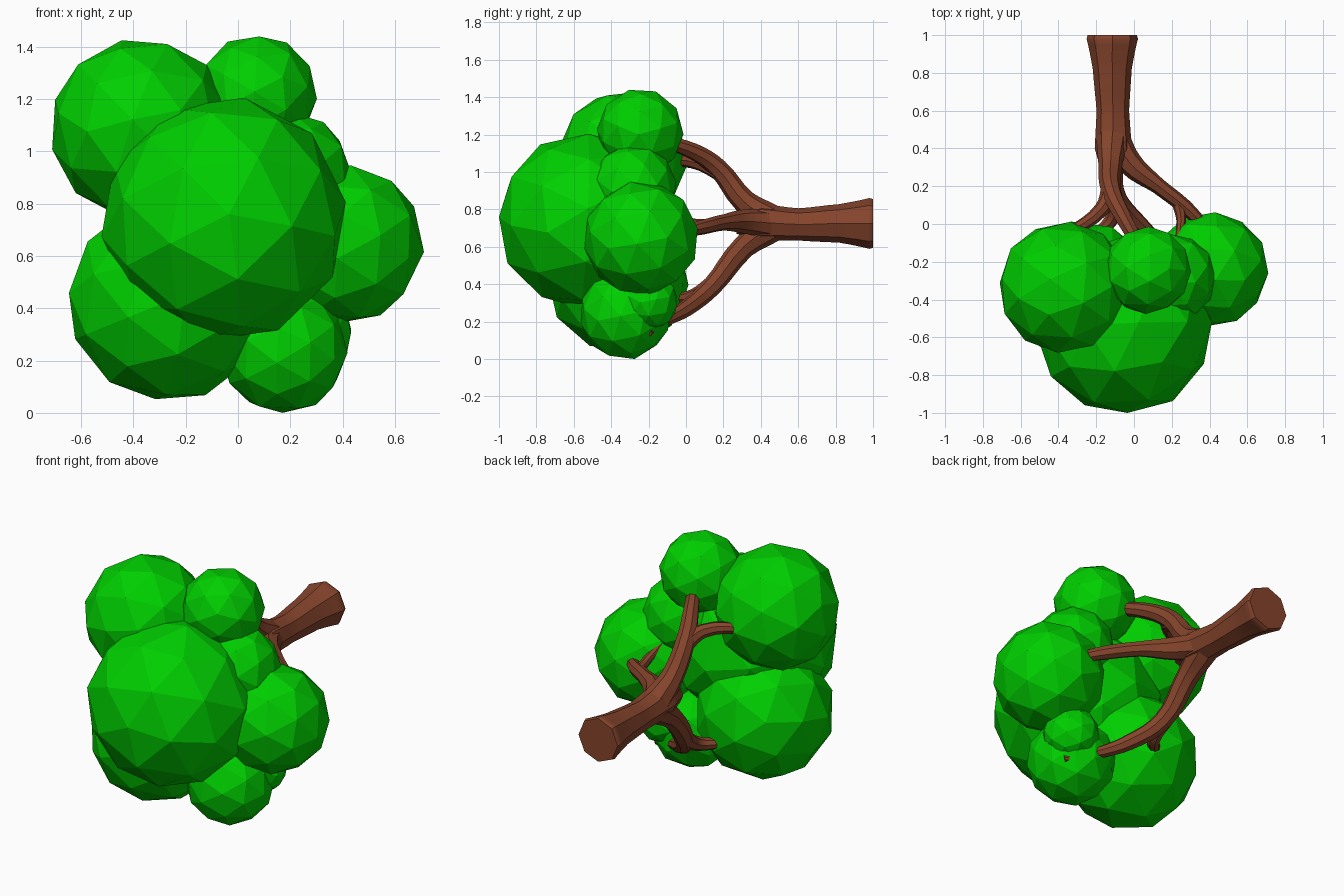
import bpy, math, random
from mathutils import Euler

random.seed(4)
cube = bpy.data.objects.get("Cube")
if cube:
    bpy.data.objects.remove(cube)


def material(name, colour):
    mat = bpy.data.materials.new(name)
    mat.use_nodes = True
    mat.diffuse_color = colour
    mat.node_tree.nodes["Principled BSDF"].inputs["Base Color"].default_value = colour
    return mat


leaf_green = material("leaf green", (0, 0.62, 0, 1))
bark_brown = material("bark brown", (0.235, 0.058, 0.025, 1))


def foliage(name, centre, radius, turn=None, front=None):
    """Faceted leaf clump, optionally flattened at its front."""
    bpy.ops.mesh.primitive_ico_sphere_add(subdivisions=2, radius=radius, location=centre)
    ob = bpy.context.object
    ob.name = name
    if turn is None:
        turn = [random.uniform(0, math.pi) for _ in range(3)]
    ob.data.transform(Euler(turn).to_matrix().to_4x4())
    if front is not None:
        for v in ob.data.vertices:
            v.co.y = max(v.co.y, front - centre[1])
    ob.data.materials.append(leaf_green)


def limb(name, points):
    """Tapered eight-sided tube through points of x, y, z, radius."""
    curve = bpy.data.curves.new(name, "CURVE")
    curve.dimensions = "3D"
    curve.resolution_u = 4
    curve.bevel_depth = 1
    curve.bevel_resolution = 2
    curve.use_fill_caps = True
    spline = curve.splines.new("BEZIER")
    spline.bezier_points.add(len(points) - 1)
    for bp, (x, y, z, r) in zip(spline.bezier_points, points):
        bp.co = (x, y, z)
        bp.radius = r
        bp.handle_left_type = bp.handle_right_type = "AUTO"
    ob = bpy.data.objects.new(name, curve)
    bpy.context.collection.objects.link(ob)
    bpy.ops.object.select_all(action="DESELECT")
    ob.select_set(True)
    bpy.context.view_layer.objects.active = ob
    bpy.ops.object.convert(target="MESH")
    ob = bpy.context.object
    ob.name = name
    ob.data.materials.append(bark_brown)
    bpy.ops.object.shade_smooth_by_angle(angle=math.radians(30))


# Leaf clumps
foliage("centre_foliage", (-0.055, -0.545, 0.74), 0.472, (-math.pi / 2 - 0.06, 0.8, 0), -1.0)
foliage("upper_right_foliage", (-0.37, -0.335, 1.085), 0.35)
foliage("top_foliage", (0.07, -0.245, 1.215), 0.232)
foliage("left_foliage", (0.405, -0.24, 0.645), 0.308)
foliage("lower_right_foliage", (-0.268, -0.365, 0.425), 0.385)
foliage("bottom_foliage", (0.175, -0.325, 0.24), 0.245)
foliage("inner_foliage", (0.2, -0.285, 0.915), 0.235)
foliage("small_foliage", (0.28, -0.2, 0.31), 0.158)

# Trunk and its three forked limbs
limb("trunk", [(-0.115, 1, 0.725, 0.13), (-0.115, 0.98, 0.725, 0.136), (-0.115, 0.82, 0.725, 0.103),
               (-0.112, 0.6, 0.72, 0.086), (-0.11, 0.4, 0.73, 0.098), (-0.11, 0.27, 0.73, 0.06)])
limb("upper_limb", [(-0.115, 0.46, 0.74, 0.085), (-0.125, 0.31, 0.845, 0.063),
                    (-0.12, 0.17, 1.02, 0.053), (-0.06, 0.04, 1.11, 0.045), (0.05, -0.15, 1.17, 0.032)])
limb("upper_twig", [(-0.12, 0.2, 0.99, 0.05), (-0.17, 0.08, 1.045, 0.04), (-0.36, -0.06, 1.06, 0.028)])
limb("lower_limb", [(-0.115, 0.46, 0.71, 0.085), (-0.12, 0.31, 0.6, 0.063),
                    (-0.09, 0.14, 0.39, 0.053), (0.03, 0, 0.27, 0.045),
                    (0.17, -0.12, 0.2, 0.032), (0.33, -0.2, 0.14, 0.02)])
limb("lower_twig", [(-0.1, 0.16, 0.41, 0.05), (-0.11, 0.04, 0.335, 0.04), (-0.2, -0.06, 0.325, 0.028)])
limb("left_limb", [(-0.11, 0.47, 0.72, 0.08), (-0.02, 0.32, 0.735, 0.066),
                   (0.13, 0.2, 0.73, 0.043), (0.27, 0.09, 0.705, 0.04), (0.38, -0.02, 0.68, 0.03)])
limb("left_twig", [(0.23, 0.13, 0.71, 0.036), (0.25, 0.02, 0.73, 0.026), (0.22, -0.15, 0.83, 0.02)])
